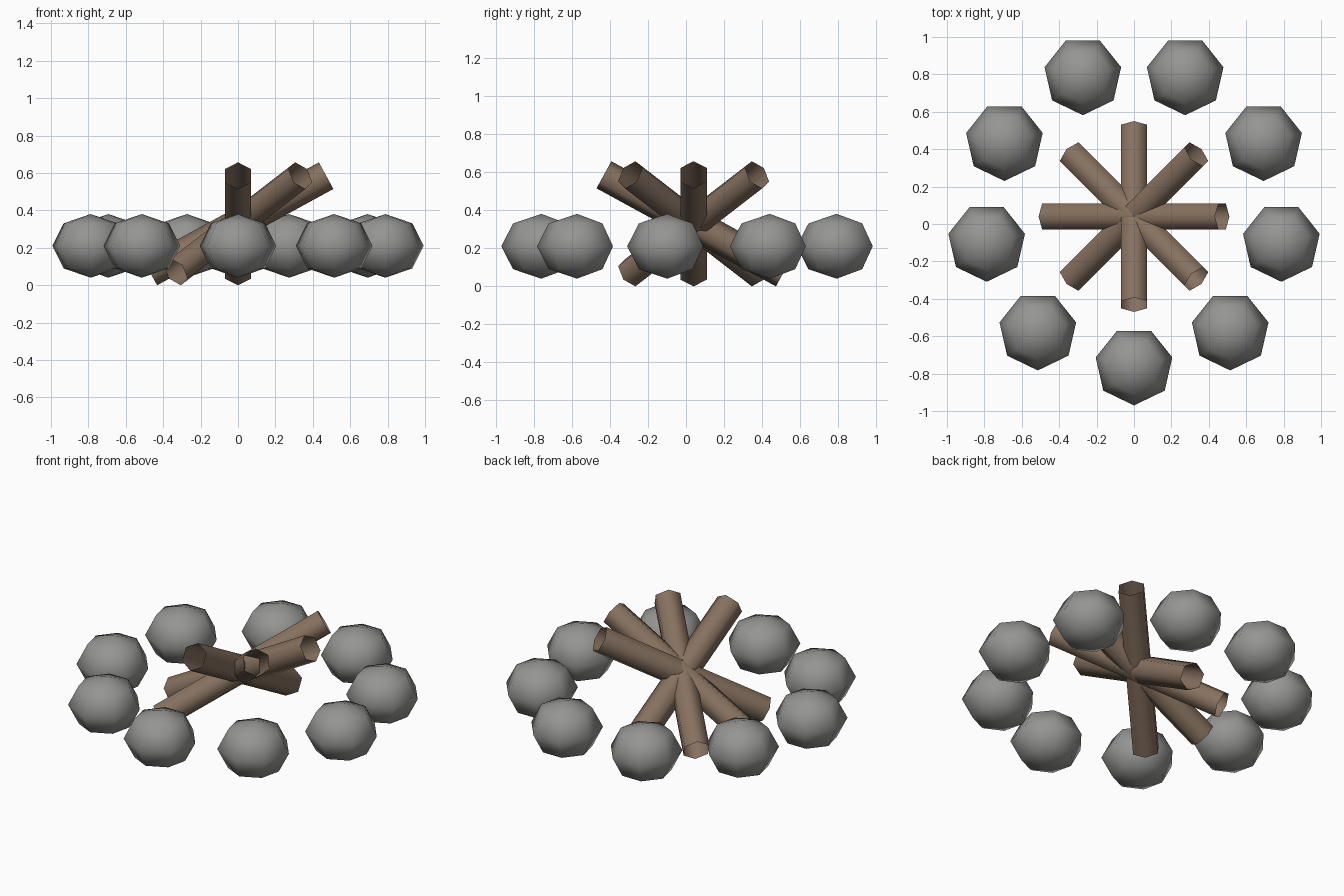
import bpy, bmesh, math
from mathutils import Matrix

if "Cube" in bpy.data.objects:
    bpy.data.objects.remove(bpy.data.objects["Cube"])

CENTRE_Y = 0.04


def make_material(name, rgb):
    mat = bpy.data.materials.new(name)
    mat.use_nodes = True
    mat.diffuse_color = (*rgb, 1)
    bsdf = next(n for n in mat.node_tree.nodes if n.type == 'BSDF_PRINCIPLED')
    bsdf.inputs["Base Color"].default_value = (*rgb, 1)
    bsdf.inputs["Roughness"].default_value = 0.9
    return mat


def finish_mesh(bm, name, mat, corner_angle):
    # turn the widest corner to the given angle around z, then smooth
    widest = max(bm.verts, key=lambda v: v.co.xy.length).co
    turn = corner_angle - math.atan2(widest.y, widest.x)
    bmesh.ops.rotate(bm, verts=bm.verts, matrix=Matrix.Rotation(turn, 3, 'Z'))
    for face in bm.faces:
        face.smooth = True
    mesh = bpy.data.meshes.new(name)
    bm.to_mesh(mesh)
    bm.free()
    mesh.materials.append(mat)
    return mesh


def place(name, mesh, location, rotation=(0, 0, 0)):
    obj = bpy.data.objects.new(name, mesh)
    obj.location = location
    obj.rotation_euler = rotation
    bpy.context.collection.objects.link(obj)


stone_grey = make_material("stone grey", (0.30, 0.30, 0.29))
wood_brown = make_material("wood brown", (0.24, 0.165, 0.115))

# Squashed seven-sided stone, one corner towards the front
bm = bmesh.new()
bmesh.ops.create_uvsphere(bm, u_segments=7, v_segments=4, radius=0.21)
bmesh.ops.scale(bm, verts=bm.verts, vec=(1, 1, 0.81))
stone = finish_mesh(bm, "stone", stone_grey, -math.pi / 2)

# Ring of nine stones
for i in range(9):
    a = math.radians(-90 + 40 * i)
    place(f"stone_{i + 1}", stone,
          (0.8 * math.cos(a), CENTRE_Y + 0.8 * math.sin(a), 0.21))

# Open six-sided hollow log
bm = bmesh.new()
bmesh.ops.create_cone(bm, cap_ends=False, segments=6,
                      radius1=0.081, radius2=0.081, depth=1.074)
log = finish_mesh(bm, "log", wood_brown, 0)

# Four logs crossing at the middle, each leaning up at one end
lean = math.radians(90 - 28.65)
for i in range(4):
    place(f"log_{i + 1}", log, (0, CENTRE_Y, 0.328),
          (0, lean, math.radians(-90 + 45 * i)))
